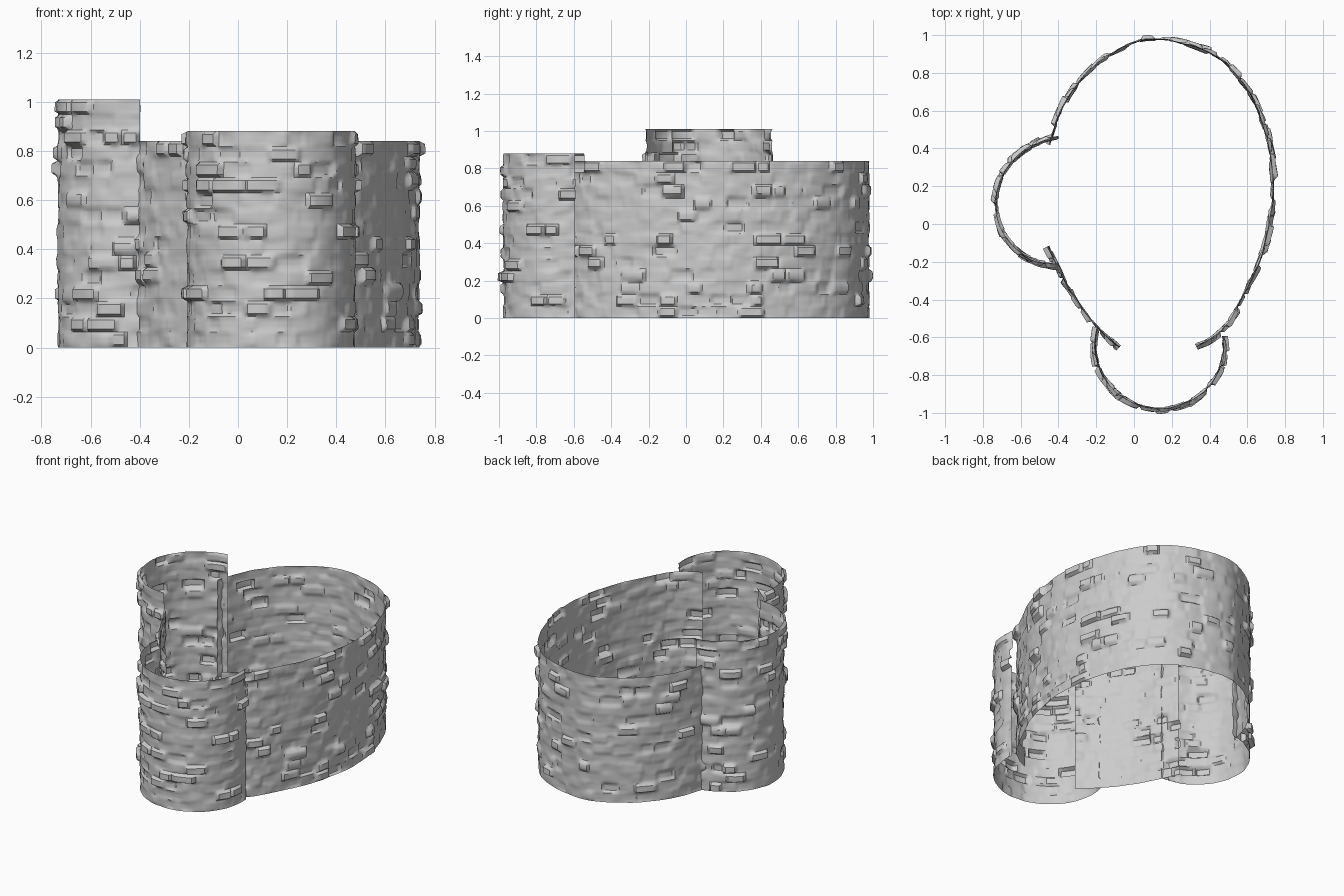
import bpy, bmesh, math, random
from mathutils import Vector, noise

if "Cube" in bpy.data.objects:
    bpy.data.objects.remove(bpy.data.objects["Cube"])

STEP = 0.0125      # surface sampling
ROW = 0.065        # height of a stone course


def resample(points, step):
    """Smooth curve through the points, sampled at an even spacing."""
    p = [Vector(q) for q in points]
    p = [2 * p[0] - p[1]] + p + [2 * p[-1] - p[-2]]
    dense = []
    for i in range(1, len(p) - 2):
        a, b, c, d = p[i - 1:i + 3]
        for k in range(40):
            t = k / 40
            dense.append(0.5 * (2 * b + (c - a) * t + (2 * a - 5 * b + 4 * c - d) * t * t
                                + (3 * b - a - 3 * c + d) * t ** 3))
    dense.append(p[-2])
    dist = [0.0]
    for a, b in zip(dense, dense[1:]):
        dist.append(dist[-1] + (b - a).length)
    n = round(dist[-1] / step)
    out, j = [], 0
    for i in range(n + 1):
        s = dist[-1] * i / n
        while j < len(dist) - 2 and dist[j + 1] < s:
            j += 1
        f = (s - dist[j]) / (dist[j + 1] - dist[j])
        out.append(dense[j].lerp(dense[j + 1], f))
    return out, dist[-1]


def stone_courses(rng, length, rows):
    """Each course is a list of (start, end, relief, tilt) stones."""
    courses = []
    for _ in range(rows):
        s, course = -rng.uniform(0, 0.1), []
        while s < length + 0.01:
            w = rng.uniform(0.07, 0.15)
            kind = rng.random()
            if kind < 0.17:
                relief = rng.uniform(0.014, 0.027)
            elif kind < 0.27:
                relief = rng.uniform(-0.014, -0.008)
            else:
                relief = rng.uniform(-0.005, 0.004)
            course.append((s, s + w, relief, rng.uniform(-0.006, 0.006)))
            s += w
        courses.append(course)
    return courses


def edge(d, soft=0.011):
    t = max(0.0, min(1.0, d / soft))
    return t * t * (3 - 2 * t)


def stone_wall(name, points, height, seed):
    """Thin upright sheet along a path, with stones pushed in and out."""
    rng = random.Random(seed)
    path, length = resample(points, STEP)
    rows = round(height / ROW)
    row_h = height / rows
    courses = stone_courses(rng, length, rows)
    n, m = len(path), round(height / STEP)
    bm = bmesh.new()
    grid = []
    for i, p in enumerate(path):
        tan = (path[min(i + 1, n - 1)] - path[max(i - 1, 0)]).normalized()
        out = Vector((tan.y, -tan.x))
        s = length * i / (n - 1)
        column = []
        for k in range(m + 1):
            z = height * k / m
            r = min(int(z / row_h), rows - 1)
            a, b, relief, tilt = next(c for c in courses[r] if c[0] <= s <= c[1])
            v = z / row_h - r
            mask = edge(min(s - a, b - s)) * edge(min(v, 1 - v) * row_h)
            bump = (relief + tilt * (2 * (s - a) / (b - a) - 1)) * mask
            bump += 0.004 * noise.noise(Vector((s * 14, z * 18, seed * 7.3)))
            q = p + out * (bump - 0.003)
            column.append(bm.verts.new((q.x, q.y, z)))
        grid.append(column)
    for c0, c1 in zip(grid, grid[1:]):
        for k in range(m):
            bm.faces.new((c0[k], c1[k], c1[k + 1], c0[k + 1]))
    mesh = bpy.data.meshes.new(name)
    bm.to_mesh(mesh)
    bm.free()
    ob = bpy.data.objects.new(name, mesh)
    bpy.context.collection.objects.link(ob)
    bpy.ops.object.select_all(action='DESELECT')
    ob.select_set(True)
    bpy.context.view_layer.objects.active = ob
    bpy.ops.object.shade_smooth_by_angle(angle=math.radians(40))
    return ob


# Large egg-shaped wall, open where it meets the two towers
stone_wall("courtyard_wall", [
    (0.33, -0.65), (0.42, -0.60), (0.50, -0.52), (0.60, -0.34), (0.68, -0.16),
    (0.735, 0.10), (0.735, 0.28), (0.70, 0.48), (0.61, 0.70), (0.48, 0.86),
    (0.33, 0.94), (0.15, 0.98), (0.0, 0.965), (-0.20, 0.85), (-0.34, 0.69),
    (-0.41, 0.55), (-0.45, 0.42)], 0.84, 1)

# Short wall joining the two towers
stone_wall("linking_wall", [
    (-0.46, -0.12), (-0.42, -0.20), (-0.33, -0.37), (-0.20, -0.545), (-0.08, -0.655)], 0.84, 2)

# Tall half-round tower on the left
stone_wall("left_tower", [
    (-0.40, 0.465), (-0.48, 0.445), (-0.59, 0.385), (-0.68, 0.29), (-0.73, 0.17),
    (-0.732, 0.07), (-0.70, -0.04), (-0.62, -0.14), (-0.52, -0.20), (-0.40, -0.22)], 1.01, 3)

# Round tower at the front, open to the courtyard
arc = [math.radians(a) for a in range(164, 377, 12)]
stone_wall("front_tower", [
    (0.135 + 0.345 * math.cos(a), -0.64 + 0.34 * math.sin(a)) for a in arc], 0.88, 4)
